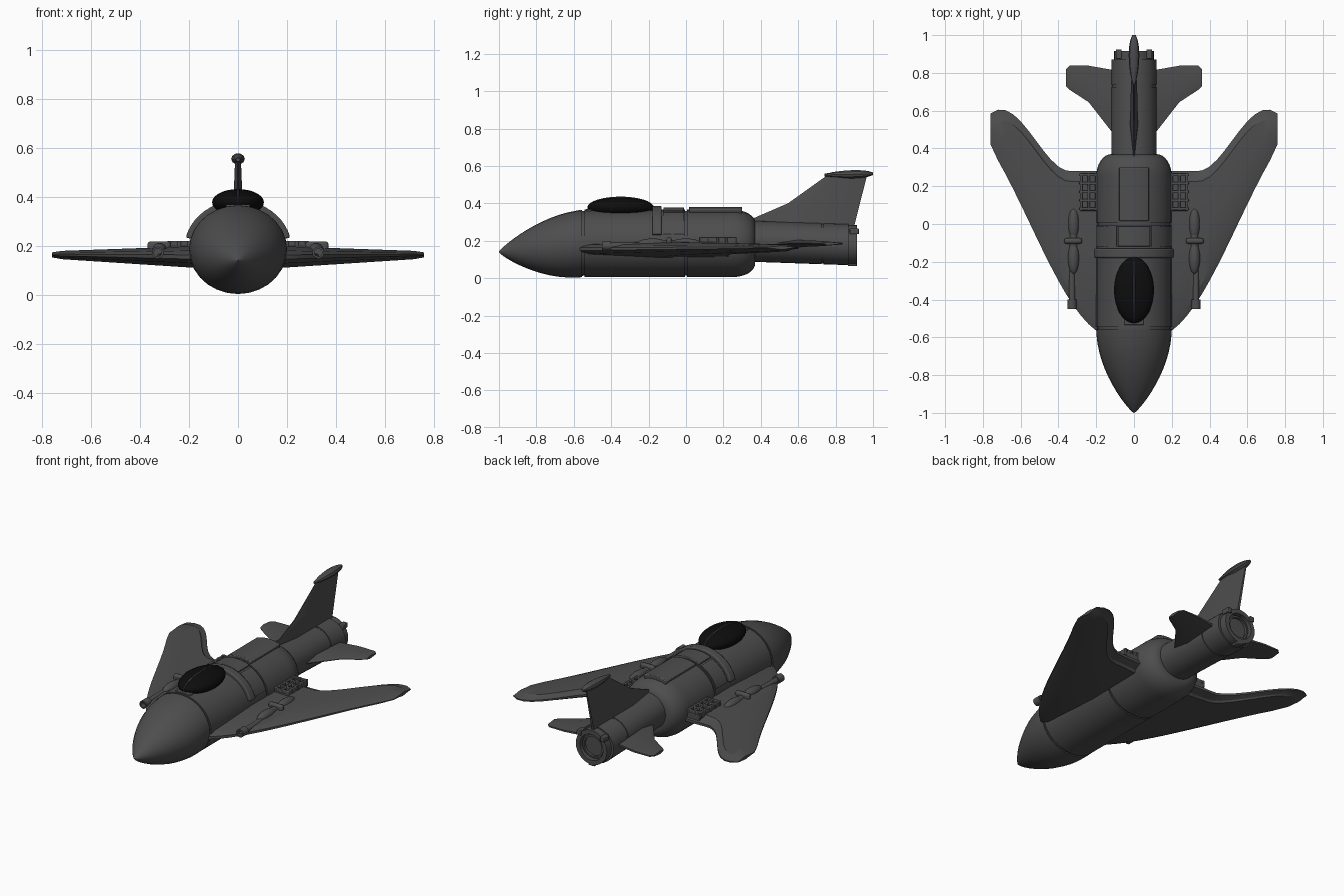
import bpy, bmesh
from math import sin, cos, pi, sqrt, radians

default_cube = bpy.data.objects.get("Cube")
if default_cube:
    bpy.data.objects.remove(default_cube)


def material(name, value):
    mat = bpy.data.materials.new(name)
    mat.use_nodes = True
    mat.diffuse_color = (value, value, value, 1)
    mat.node_tree.nodes["Principled BSDF"].inputs["Base Color"].default_value = mat.diffuse_color
    return mat


GREY = material("dark grey", 0.075)
BLACK = material("canopy black", 0.004)


def loft(name, rings, mat=GREY, mirror=False, bevel=0, angle=30):
    """Skin a list of equal-length rings of points and cap both ends."""
    bm = bmesh.new()
    rows = [[bm.verts.new(point) for point in ring] for ring in rings]
    for near, far in zip(rows, rows[1:]):
        for i in range(len(near)):
            bm.faces.new((near[i - 1], near[i], far[i], far[i - 1]))
    bm.faces.new(rows[0])
    bm.faces.new(rows[-1])
    bmesh.ops.recalc_face_normals(bm, faces=bm.faces)
    mesh = bpy.data.meshes.new(name)
    bm.to_mesh(mesh)
    bm.free()
    mesh.materials.append(mat)
    part = bpy.data.objects.new(name, mesh)
    bpy.context.collection.objects.link(part)
    bpy.ops.object.select_all(action='DESELECT')
    part.select_set(True)
    bpy.context.view_layer.objects.active = part
    bpy.ops.object.shade_smooth_by_angle(angle=radians(angle))
    if bevel:
        modifier = part.modifiers.new("soft edges", 'BEVEL')
        modifier.width = bevel
        modifier.segments = 2
    if mirror:
        part.modifiers.new("left and right", 'MIRROR')


def ellipse(x, y, z, width, height, sides=28):
    turns = [2 * pi * i / sides for i in range(sides)]
    return [(x + width * cos(turn), y, z + height * sin(turn)) for turn in turns]


def seamed_body(name, section, stations, seams):
    """Loft a body along y with a narrow sunken groove at each seam."""
    rings = [(y, section(y)) for y in stations]
    for seam in seams:
        front, back = seam - 0.006, seam + 0.006
        rings += [(front, section(front)), (front, section(front, 0.96)),
                  (back, section(back, 0.96)), (back, section(back))]
    rings.sort(key=lambda entry: entry[0])
    loft(name, [ring for y, ring in rings])


def ball(name, centre, size, mat=GREY, mirror=False, steps=16):
    x, y, z = centre
    width, length, height = size
    turns = [pi * (i + 0.1) / (steps + 0.2) for i in range(steps + 1)]
    loft(name, [ellipse(x, y - length * cos(turn), z, width * sin(turn), height * sin(turn))
                for turn in turns], mat, mirror, angle=60)


def rod(name, x, z, radius, mouth, end, mirror=False, depth=0.03, bore=0.65):
    """Cylinder along y with a blind hole in its mouth."""
    floor = mouth + (depth if end > mouth else -depth)
    profile = [(end, radius), (mouth, radius), (mouth, radius * bore), (floor, radius * bore)]
    loft(name, [ellipse(x, y, z, r, r) for y, r in profile], mirror=mirror)


def box(name, centre, size, mirror=False, bevel=0.004):
    x, y, z = centre
    width, length, height = [side / 2 for side in size]
    corners = [(-width, -height), (width, -height), (width, height), (-width, height)]
    loft(name, [[(x + dx, end, z + dz) for dx, dz in corners]
                for end in (y - length, y + length)], mirror=mirror, bevel=bevel)


def arch(name, front, back, start, stop, lift, steps=20):
    """Curved plate wrapped over the fuselage between two angles."""
    rings = []
    for i in range(steps + 1):
        turn = radians(start + (stop - start) * i / steps)
        rings.append([((0.2 + out) * cos(turn), y, 0.186 + (0.18 + out) * sin(turn))
                      for y, out in ((front, -lift), (front, lift), (back, lift), (back, -lift))])
    loft(name, rings, bevel=lift / 3)


# Fuselage: rounded nose, straight cabin, rounded rear shoulder
def fuselage_section(y, shrink=1):
    nose = min((y + 1) / 0.45, 1)
    rear = min(max((y - 0.25) / 0.12, 0), 1)
    fullness = max(sin(nose * pi / 2), 0.005) ** 0.8
    fullness *= shrink * (0.6 + 0.4 * sqrt(1 - rear ** 2))
    return ellipse(0, y, 0.14 + 0.046 * nose, 0.2 * fullness, 0.18 * fullness)


nose_stations = [-1 + 0.42 * (i / 12) ** 1.5 for i in range(13)]
shoulder_stations = [0.25 + 0.12 * sin(i * pi / 16) for i in range(9)]
seamed_body("fuselage", fuselage_section, nose_stations + shoulder_stations, [-0.55, 0])


# Engine tube, sloping slightly down, and hollow nozzle
def engine_section(y, shrink=1):
    return ellipse(0, y, 0.21 - 0.035 * y, 0.12 * shrink, 0.11 * shrink)


seamed_body("engine_tube", engine_section, [0.3, 0.87], [0.73])
rod("nozzle", 0, 0.178, 0.105, 0.915, 0.8, bore=0.75)
rod("nozzle_inner_ring", 0, 0.178, 0.07, 0.9, 0.85, bore=0.85, depth=0.02)
box("nozzle_top_latch", (0.08, 0.9, 0.25), (0.03, 0.05, 0.03), mirror=True)
box("nozzle_lower_latch", (0, 0.89, 0.075), (0.04, 0.05, 0.02))

# Hoop and panels on the fuselage top
arch("canopy_hoop", -0.18, -0.13, 14, 166, 0.02)
arch("front_top_panel", -0.12, -0.01, 66, 114, 0.012)
arch("rear_top_panel", 0.015, 0.3, 68, 112, 0.015)
for side_angle in (15, 117):
    arch("shoulder_panel", -0.12, -0.01, side_angle, side_angle + 48, 0.005)

# Canopy bubble with its rib and front sill
ball("canopy", (0, -0.35, 0.378), (0.106, 0.175, 0.054), BLACK)
ball("canopy_rib", (0, -0.35, 0.378), (0.012, 0.178, 0.058))
box("canopy_front_sill", (0, -0.52, 0.35), (0.1, 0.03, 0.04))


# Main wings: curved leading edge, swept trailing edge, bevelled rims
def wing_section(x, rim=0.055):
    flare = min(max((x - 0.34) / 0.36, 0), 1)
    trim = 0.02 if x > 0.75 else 0
    lead = 0.6 * sin(3.5 * (x - 0.55)) + trim
    trail = 0.28 + 0.325 * flare * flare * (3 - 2 * flare) - trim
    thickness = 0.053 - 0.05 * x - trim / 4
    height = 0.152 + 0.015 * x
    upper = [(lead, 0.2), (lead + rim, 0.6), ((lead + trail) / 2, 1),
             (trail - rim, 0.9), (trail - rim * 0.8, 0.6), (trail, 0.2)]
    outline = upper + [(y, -share) for y, share in reversed(upper)]
    return [(x, y, height + thickness * share) for y, share in outline]


loft("wing", [wing_section(0.12 + 0.04 * i) for i in range(17)], mirror=True, angle=20)

# Wing root vents: base, rails and slats
box("vent_base", (0.23, 0.17, 0.18), (0.1, 0.2, 0.04), mirror=True)
for i in range(3):
    box("vent_rail", (0.2 + 0.04 * i, 0.17, 0.2), (0.014, 0.2, 0.04), mirror=True)
for i in range(5):
    box("vent_slat", (0.24, 0.08 + 0.045 * i, 0.2), (0.1, 0.014, 0.04), mirror=True)

# Wing cannons
for y in (0, -0.18):
    ball("cannon_pod", (0.32, y, 0.182), (0.03, 0.085, 0.03), mirror=True)
rod("cannon_core", 0.32, 0.182, 0.022, -0.2, 0, mirror=True)
rod("cannon_barrel", 0.328, 0.173, 0.017, -0.42, -0.2, mirror=True)
rod("cannon_muzzle", 0.328, 0.173, 0.024, -0.45, -0.4, mirror=True)
box("cannon_clamp", (0.322, -0.09, 0.192), (0.095, 0.03, 0.054), mirror=True, bevel=0.012)


# Tail surfaces share one lens-shaped section
def lens(lead, trail, thickness):
    crest = lead + (trail - lead) / 3
    return [(lead, thickness / 8), (crest, thickness), (trail, thickness / 3),
            (trail, -thickness / 3), (crest, -thickness), (lead, -thickness / 8)]


tailplane_plan = [(0.08, 0.44, 0.81), (0.24, 0.645, 0.838), (0.34, 0.71, 0.838), (0.36, 0.73, 0.82)]
loft("tailplane", [[(x, y, 0.185 + out) for y, out in lens(lead, trail, 0.024 - 0.04 * x)]
                   for x, lead, trail in tailplane_plan], mirror=True)

fin_plan = [(0.28, 0.345, 0.9), (0.32, 0.36, 0.91), (0.4, 0.545, 0.93), (0.55, 0.755, 0.968)]
loft("tail_fin", [[(out, y, z) for y, out in lens(lead, trail, 0.034 - 0.04 * z)]
                  for z, lead, trail in fin_plan])

# Streamlined cap on the fin tip, blunter at the rear
cap_rings = []
for i in range(13):
    along = i / 12
    fullness = max(sin(pi * along ** 1.3), 0.06) ** 0.4
    cap_rings.append(ellipse(0, 0.74 + 0.26 * along, 0.552 + 0.006 * along,
                             0.028 * fullness, 0.023 * fullness, sides=10))
loft("fin_cap", cap_rings)
